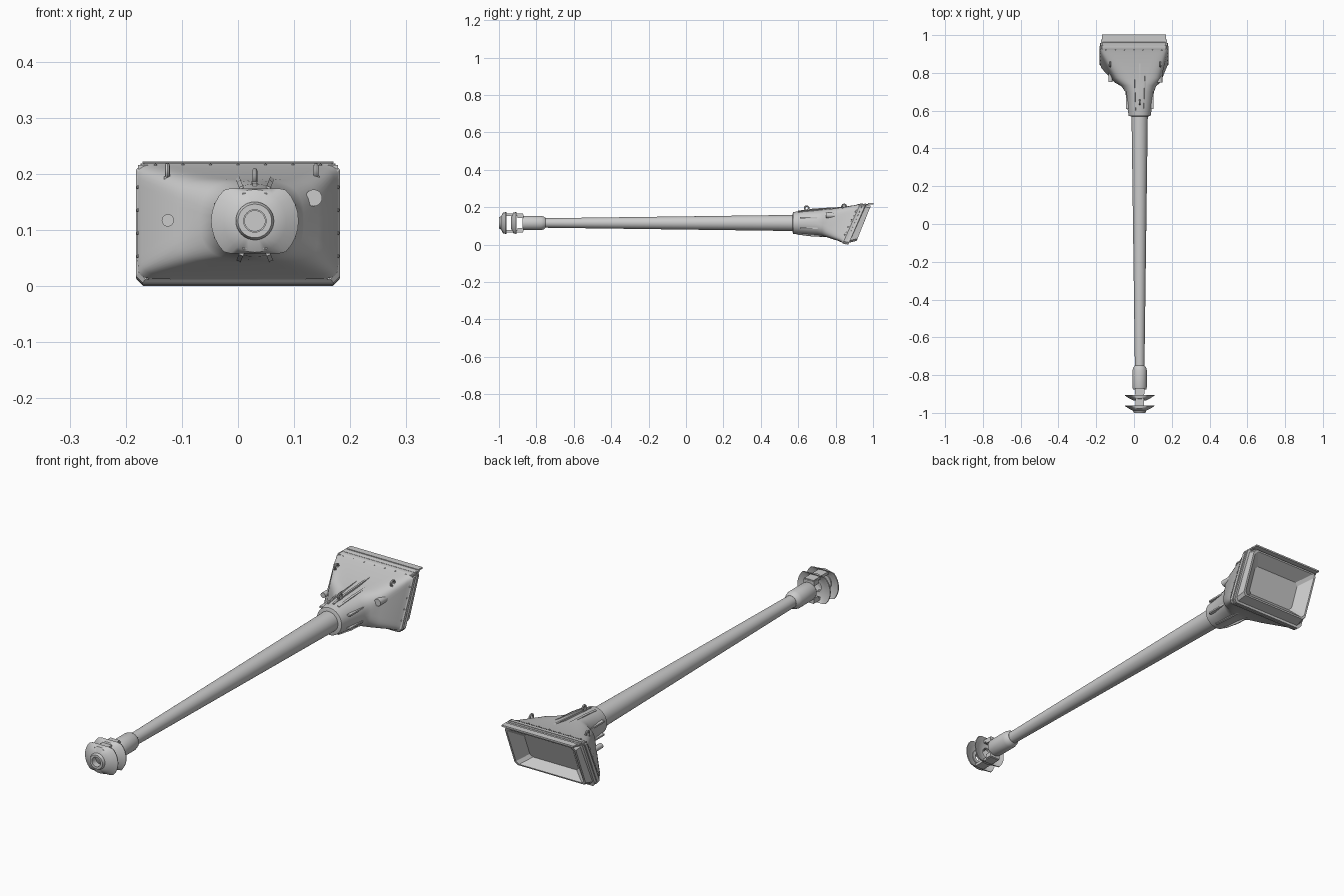
import bpy, bmesh, math
from mathutils import Vector, Matrix

if "Cube" in bpy.data.objects:
    bpy.data.objects.remove(bpy.data.objects["Cube"])

AX, AZ = 0.03, 0.116          # barrel axis
grey = bpy.data.materials.new("plain grey")
grey.diffuse_color = (0.6, 0.6, 0.6, 1)
grey.use_nodes = True
grey.node_tree.nodes["Principled BSDF"].inputs["Base Color"].default_value = grey.diffuse_color


def finish(name, bm, angle=35):
    bmesh.ops.recalc_face_normals(bm, faces=bm.faces)
    me = bpy.data.meshes.new(name)
    bm.to_mesh(me)
    bm.free()
    ob = bpy.data.objects.new(name, me)
    bpy.context.collection.objects.link(ob)
    me.materials.append(grey)
    bpy.ops.object.select_all(action='DESELECT')
    ob.select_set(True)
    bpy.context.view_layer.objects.active = ob
    bpy.ops.object.shade_smooth_by_angle(angle=math.radians(angle))
    return ob


def skin(bm, rings, caps=(True, True), closed=False):
    """Bridge a list of equal-length point rings."""
    vs = [[bm.verts.new(p) for p in r] for r in rings]
    n = len(vs[0])
    pairs = list(zip(vs, vs[1:])) + ([(vs[-1], vs[0])] if closed else [])
    for a, b in pairs:
        for i in range(n):
            j = (i + 1) % n
            bm.faces.new((a[i], a[j], b[j], b[i]))
    if caps[0] and not closed:
        bm.faces.new(vs[0])
    if caps[1] and not closed:
        bm.faces.new(vs[-1])


def lathe(name, profile, n=32, clip=None, closed=False):
    """Turn (y, radius) points round the barrel axis, optionally flattened in z."""
    rings = []
    for y, r in profile:
        ring = []
        for i in range(n):
            a = 2 * math.pi * i / n
            z = r * math.sin(a)
            if clip:
                z = max(-clip, min(clip, z))
            ring.append((AX + r * math.cos(a), y, AZ + z))
        rings.append(ring)
    bm = bmesh.new()
    skin(bm, rings, closed=closed)
    return finish(name, bm)


def section(cx, hx, z0, z1, yb, yt, p, n=48):
    """Superellipse ring in a leaning plane: yb at the bottom, yt at the top."""
    ring = []
    for i in range(n):
        a = 2 * math.pi * (i + 0.5) / n
        c, s = math.cos(a), math.sin(a)
        x = math.copysign(abs(c) ** (2 / p), c)
        t = (math.copysign(abs(s) ** (2 / p), s) + 1) / 2
        ring.append((cx + hx * x, yb + (yt - yb) * t, z0 + (z1 - z0) * t))
    return ring


def rect(hx, z0, z1, yb, yt, c=0.012):
    """Rectangle with cut corners in a leaning plane."""
    h = z1 - z0
    pts = [(-hx + c, 0), (hx - c, 0), (hx, c), (hx, h - c),
           (hx - c, h), (-hx + c, h), (-hx, h - c), (-hx, c)]
    return [(x, yb + (yt - yb) * z / h, z0 + z) for x, z in pts]


def cylinder(bm, a, b, r, n=16):
    a, b = Vector(a), Vector(b)
    q = (b - a).to_track_quat('Z', 'Y').to_matrix().to_4x4()
    bmesh.ops.create_cone(bm, cap_ends=True, segments=n, radius1=r, radius2=r,
                          depth=(b - a).length,
                          matrix=Matrix.Translation((a + b) / 2) @ q)


def box(bm, c, size):
    bmesh.ops.create_cube(bm, size=1, matrix=Matrix.Translation(c) @ Matrix.Diagonal((*size, 1)))


# Tapered barrel and the sleeve near the muzzle, with a shallow bore
lathe("barrel", [(-0.78, 0.025), (-0.1, 0.034), (0.57, 0.043), (0.62, 0.043)])
lathe("muzzle_sleeve", [(-0.84, 0.018), (-0.875, 0.018), (-0.875, 0.035), (-0.865, 0.038),
                        (-0.775, 0.038), (-0.76, 0.034), (-0.75, 0.026)])

# Muzzle brake: collar, two swept-back baffles, top and bottom bridges
lathe("brake_collar", [(-1.0, 0.02), (-1.0, 0.03), (-0.992, 0.034), (-0.972, 0.034), (-0.972, 0.02)], closed=True)
for k, y in enumerate((-0.99, -0.935)):
    lathe(f"brake_baffle_{k + 1}", [(y, 0.022), (y, 0.032), (y + 0.012, 0.056), (y + 0.026, 0.078),
                                    (y + 0.030, 0.077), (y + 0.022, 0.056), (y + 0.012, 0.032),
                                    (y + 0.012, 0.022)], clip=0.058, closed=True)
bm = bmesh.new()
for s in (-1, 1):
    box(bm, (AX, -0.926, AZ + s * 0.044), (0.044, 0.108, 0.012))
    box(bm, (AX, -0.885, AZ + s * 0.036), (0.05, 0.03, 0.02))
finish("brake_bridges", bm)

# Cast shield: round collar blending into a wide leaning box
bm = bmesh.new()
skin(bm, [section(*s) for s in (
    (AX, 0.048, 0.068, 0.164, 0.57, 0.57, 2),
    (AX, 0.058, 0.058, 0.174, 0.573, 0.573, 2),
    (AX, 0.066, 0.052, 0.182, 0.62, 0.62, 2),
    (AX, 0.076, 0.048, 0.187, 0.70, 0.70, 2.3),
    (0.025, 0.092, 0.046, 0.189, 0.725, 0.735, 3),
    (0.018, 0.125, 0.042, 0.192, 0.745, 0.775, 5),
    (0.0, 0.172, 0.020, 0.212, 0.815, 0.905, 12),
    (0.0, 0.179, 0.012, 0.217, 0.832, 0.925, 14))])
finish("shield", bm)

# Rear flange with stepped edges
bm = bmesh.new()
skin(bm, [rect(*s) for s in (
    (0.177, 0.012, 0.216, 0.832, 0.925), (0.182, 0.006, 0.219, 0.838, 0.932),
    (0.182, 0.002, 0.219, 0.852, 0.946), (0.177, 0.004, 0.217, 0.852, 0.946),
    (0.181, 0.0, 0.22, 0.868, 0.962), (0.172, 0.010, 0.214, 0.870, 0.964))],
    caps=(False, False))
# hollow rear frame and its recessed floor
skin(bm, [rect(*s) for s in (
    (0.172, 0.010, 0.214, 0.870, 0.964), (0.168, 0.020, 0.208, 0.912, 0.988),
    (0.160, 0.026, 0.202, 0.914, 0.986), (0.115, 0.058, 0.170, 0.885, 0.930))],
    caps=(False, True))
finish("rear_frame", bm, 25)

# Overhanging strips along the top edge
bm = bmesh.new()
for k in range(3):
    y = 0.938 + k * 0.025
    box(bm, (0, y, 0.212 + k * 0.003), (0.356 - k * 0.008, 0.028, 0.007))
box(bm, (0, 0.99, 0.2175), (0.34, 0.02, 0.005))
finish("top_strips", bm)

# Reinforcing ribs fanned over the top and bottom of the collar
bm = bmesh.new()
for s, y1, r1 in ((1, 0.86, 0.088), (-1, 0.80, 0.08)):
    for deg in (-22, 0, 22):
        if s < 0 and deg == 0:
            continue
        a = math.radians(deg)
        d, w = Vector((math.sin(a), 0, s * math.cos(a))), Vector((math.cos(a), 0, -s * math.sin(a))) * 0.004
        o = Vector((AX, 0, AZ))
        side = [o + d * r + Vector((0, y, 0)) for y, r in
                ((0.60, 0.05), (0.60, 0.066), (0.68, 0.077), (y1, r1), (y1, 0.05))]
        skin(bm, [[p - w for p in side], [p + w for p in side]])
for s in (-1, 1):                       # flat side ribs
    for dz in (-0.028, 0.028):
        box(bm, (AX + s * 0.066, 0.665, AZ + dz), (0.014, 0.11, 0.007))
finish("collar_ribs", bm)

# Sight tubes on the sloping cheeks
bm = bmesh.new()
cylinder(bm, (0.135, 0.748, 0.157), (0.135, 0.85, 0.157), 0.015, 20)
cylinder(bm, (-0.125, 0.752, 0.117), (-0.125, 0.85, 0.117), 0.011, 20)
finish("sight_tubes", bm)

# Lifting hooks
for k, (x, y, z) in enumerate(((-0.126, 0.845, 0.204), (0.139, 0.845, 0.204), (AX, 0.645, 0.195))):
    bm = bmesh.new()
    rings = []
    for i in range(14):
        t = 2 * math.pi * i / 14
        rings.append([(x + 0.0045 * math.cos(u), y + (0.011 + 0.0045 * math.sin(u)) * math.cos(t),
                       z + (0.011 + 0.0045 * math.sin(u)) * math.sin(t))
                      for u in (2 * math.pi * j / 8 for j in range(8))])
    skin(bm, rings, closed=True)
    box(bm, (x, y, z - 0.013), (0.012, 0.02, 0.01))
    finish(f"lifting_hook_{k + 1}", bm)

# Rivets round the shield edge
bm = bmesh.new()
for k in range(7):
    x = -0.147 + k * 0.049
    for y, z in ((0.921, 0.215), (0.834, 0.020)):
        bmesh.ops.create_icosphere(bm, subdivisions=1, radius=0.0035, matrix=Matrix.Translation((x, y, z)))
for s in (-1, 1):
    for t in (0.2, 0.4, 0.6, 0.8):
        p = (s * 0.178, 0.83 + 0.093 * t, 0.012 + 0.205 * t)
        bmesh.ops.create_icosphere(bm, subdivisions=1, radius=0.0035, matrix=Matrix.Translation(p))
finish("rivets", bm)
